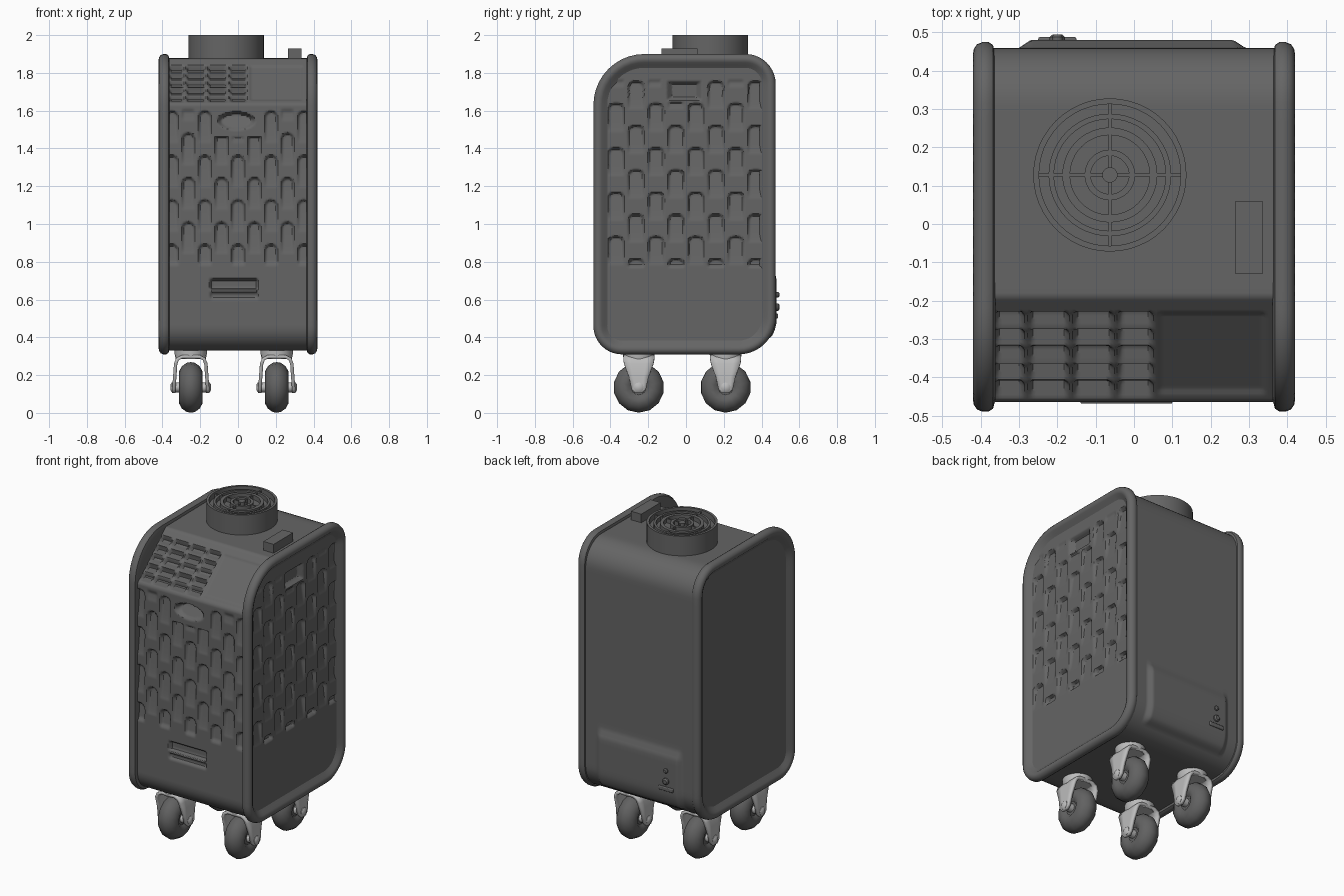
import bpy, math
import bmesh
from mathutils import Vector, Matrix

if "Cube" in bpy.data.objects:
    bpy.data.objects.remove(bpy.data.objects["Cube"])


def material(name, v):
    m = bpy.data.materials.new(name)
    m.diffuse_color = (v, v, v, 1)
    m.use_nodes = True
    m.node_tree.nodes["Principled BSDF"].inputs["Base Color"].default_value = m.diffuse_color
    return m


DARK, TYRE, LIGHT = material("dark_plastic", .13), material("tyre", .12), material("metal", .5)


def mesh(name, verts, faces, mat=DARK, recalc=True, angle=40):
    me = bpy.data.meshes.new(name)
    me.from_pydata([tuple(v) for v in verts], [], faces)
    bm = bmesh.new()
    bm.from_mesh(me)
    bmesh.ops.remove_doubles(bm, verts=bm.verts, dist=1e-5)
    if recalc:
        bmesh.ops.recalc_face_normals(bm, faces=bm.faces)
    bm.to_mesh(me)
    bm.free()
    me.materials.append(mat)
    ob = bpy.data.objects.new(name, me)
    bpy.context.collection.objects.link(ob)
    bpy.ops.object.select_all(action='DESELECT')
    ob.select_set(True)
    bpy.context.view_layer.objects.active = ob
    bpy.ops.object.shade_smooth_by_angle(angle=math.radians(angle))
    return ob


def grid_faces(rows, cols, wrap=False):
    n = cols if wrap else cols - 1
    return [(r * cols + c, r * cols + (c + 1) % cols, (r + 1) * cols + (c + 1) % cols, (r + 1) * cols + c)
            for r in range(rows - 1) for c in range(n)]


def lathe(name, prof, segs, loc, mat=DARK, axis='Z', angle=35):
    verts = [Vector((r * math.cos(a), r * math.sin(a), h)) for r, h in prof
             for a in [2 * math.pi * i / segs for i in range(segs)]]
    rot = {'Z': Matrix(), 'X': Matrix.Rotation(math.pi / 2, 4, 'Y'),
           'Y': Matrix.Rotation(-math.pi / 2, 4, 'X')}[axis]
    return mesh(name, [rot @ v + Vector(loc) for v in verts], grid_faces(len(prof), segs, True), mat, True, angle)


def box(name, lo, hi, mat=DARK, bevel=0.0):
    v = [(x, y, z) for x in (lo[0], hi[0]) for y in (lo[1], hi[1]) for z in (lo[2], hi[2])]
    f = [(0, 1, 3, 2), (4, 6, 7, 5), (0, 4, 5, 1), (2, 3, 7, 6), (0, 2, 6, 4), (1, 5, 7, 3)]
    ob = mesh(name, v, f, mat)
    if bevel:
        m = ob.modifiers.new("bevel", 'BEVEL')
        m.width, m.segments = bevel, 2
    return ob


def rounded(corners, step):
    """Rounded polygon (y, z, radius), resampled, with outward normals."""
    pts, n = [], len(corners)
    P = [Vector(c[:2]) for c in corners]
    for i, p in enumerate(P):
        a, b = (P[i - 1] - p).normalized(), (P[(i + 1) % n] - p).normalized()
        half, r = a.angle(b) / 2, corners[i][2]
        cen = p + (a + b).normalized() * r / math.sin(half)
        s, e = p + a * r / math.tan(half) - cen, p + b * r / math.tan(half) - cen
        pts += [cen + s.normalized().slerp(e.normalized(), k / 10) * r for k in range(11)]
    out = []
    for i, p in enumerate(pts):
        q = pts[(i + 1) % len(pts)]
        k = max(1, math.ceil((q - p).length / step((p + q) / 2)))
        out += [p.lerp(q, j / k) for j in range(k)]
    res = []
    for i, p in enumerate(out):
        t = (out[(i + 1) % len(out)] - out[i - 1]).normalized()
        res.append((p, Vector((t.y, -t.x))))
    return res


def clamp(v):
    return max(0.0, min(1.0, v))


def win(u, lo, hi, soft):
    return clamp((u - lo) / soft) * clamp((hi - u) / soft)


def scallops(u, z, u0, pitch, n, top, half_w, h, power):
    """Staggered dimples: deep rounded top, fading out downwards."""
    i = round((u - u0) / pitch)
    if i < 0 or i >= n:
        return 0
    du = abs(u - u0 - i * pitch) / half_w
    dz = (top + (i % 2) * .1175 - z) % .235
    if dz > h:
        return 0
    e = du ** power + max(0, 1 - dz / half_w) ** power
    return clamp((1 - e) * 2) * (1 - dz / h) ** .7


# depth of the relief on the front, sloped and rear surfaces of the casing
def casing_depth(x, y, z):
    if y < -.16 and z > 1.64:
        d = .006 * win(x, .06, .345, .01) * win(y, -.445, -.23, .01)
        if -.455 < y < -.23:
            t = ((y + .455) / .045) % 1
            cols = sum(win(x, a, b, .012) for a, b in ((-.365, -.285), (-.275, -.17), (-.16, -.055), (-.045, .05)))
            d += .028 * min(t / .75, (1 - t) / .25) * cols
        return d
    if y < -.4 and z > .5:
        if z > 1.46 and abs(x + .01) < .13:
            e = ((x + .01) / .1) ** 2 + ((z - 1.545) / .048) ** 2
            return .045 * clamp((1 - e) * 2.5) * clamp((z - 1.48) / .09)
        if z < .75:
            w = win(x, -.15, .11, .012)
            return w * (.025 * win(z, .65, .71, .01) + .014 * win(z, .6, .642, .012))
        return .022 * scallops(x, z, -.35, .0875, 9, 1.6, .036, .17, 2) * win(z, .78, 1.61, .02)
    if y > .4:
        return -.02 * win(x, -.3, .29, .03) * win(z, .38, .75, .035)
    return 0


# main casing: rounded section swept across the width, with relief
sec = rounded([(-.465, .33, .13), (.46, .33, .17), (.46, 1.88, .15), (-.19, 1.875, .03), (-.465, 1.635, .03)],
              lambda p: .008 if p.x < -.15 and p.y > .55 else .025)
NX = 100
verts = []
for k in range(NX + 1):
    x = -.366 + .732 * k / NX
    for p, n in sec:
        q = p - n * casing_depth(x, p.x, p.y)
        verts.append((x, q.x, q.y))
m = len(sec)
mesh("casing", verts, grid_faces(NX + 1, m, True) + [tuple(range(m)), tuple(range(NX * m, NX * m + m))])

# side panels: soft raised rim and an inset face
edge = rounded([(-.49, .31, .15), (.475, .31, .195), (.475, 1.9, .16), (-.49, 1.9, .27)], lambda p: .05)
RIM = [(.03, .362), (.008, .368), (0, .38), (0, .395), (.006, .41), (.018, .418), (.03, .42),
       (.045, .414), (.058, .402), (.075, .393), (.085, .385)]
inner = [p - n * .07 for p, n in edge]


def span(z):
    ys = []
    for i, a in enumerate(inner):
        b = inner[(i + 1) % len(inner)]
        if (a.y - z) * (b.y - z) <= 0 and abs(a.y - b.y) > 1e-9:
            ys.append(a.x + (b.x - a.x) * (z - a.y) / (b.y - a.y))
    return min(ys), max(ys)


def panel_depth(y, z):
    if z > 1.645 and abs(y + .01) < .125:
        e = max(abs(y + .01) / .092, abs(z - 1.705) / .05)
        return .03 * clamp((1 - e) * 3)
    return .022 * scallops(y, z, -.37, .1057, 8, 1.64, .043, .15, 3) * win(z, .77, 1.765, .015)


for side, label in ((1, "right"), (-1, "left")):
    verts = [(side * x, (p - n * d).x, (p - n * d).y) for d, x in RIM for p, n in edge]
    mesh(label + "_panel_rim", verts, grid_faces(len(RIM), len(edge), True) + [tuple(range(len(edge)))])
    rows, cols = (190, 116) if side > 0 else (60, 8)
    z0, z1 = min(p.y for p in inner) + 1e-4, max(p.y for p in inner) - 1e-4
    verts = []
    for r in range(rows):
        z = z0 + (z1 - z0) * r / (rows - 1)
        a, b = span(z)
        for c in range(cols):
            y = a + (b - a) * c / (cols - 1)
            verts.append((side * (.394 - (panel_depth(y, z) if side > 0 else 0)), y, z))
    faces = grid_faces(rows, cols)
    if side < 0:
        faces = [f[::-1] for f in faces]
    mesh(label + "_panel_face", verts, faces, DARK, False)

# air outlet duct on top with concentric guard rings and spokes
FX, FY = -.063, .128
prof = [(.2, 1.85), (.2, 2), (.185, 2), (.185, 1.965)]
for ro, ri in ((.16, .146), (.124, .104), (.066, .05)):
    prof += [(ro, 1.965), (ro, 1.992), (ri, 1.992), (ri, 1.965)]
prof += [(.02, 1.965), (.02, 1.995), (0, 1.995)]
lathe("outlet_duct", prof, 48, (FX, FY, 0))
box("outlet_spoke_x", (FX - .187, FY - .004, 1.96), (FX + .187, FY + .004, 1.99))
box("outlet_spoke_y", (FX - .004, FY - .187, 1.96), (FX + .004, FY + .187, 1.99))

# control block, latch bar, drain fittings
box("control_block", (.265, -.13, 1.85), (.335, .06, 1.93))
box("latch_bar", (-.14, -.469, .638), (.1, -.44, .652), DARK, .004)
for z, r in ((.625, .014), (.56, .02)):
    lathe("drain_plug", [(0, .46), (r, .46), (r, .488), (r * .6, .495), (0, .495)], 16, (-.2, 0, z), DARK, 'Y')
box("drain_lip", (-.25, .45, .5), (-.15, .488, .525), DARK, .005)

# castors: low-sided tyre, tapered fork, swivel and axle
WHEEL = [(0, -.045), (.04, -.045), (.06, -.06), (.085, -.062), (.112, -.047), (.13, -.022), (.134, 0)]
WHEEL += [(r, -h) for r, h in WHEEL[-2::-1]]
ARM = [(.09, .105, .02), (.09, .125, .038), (.085, .19, .052), (.08, .26, .078), (.07, .285, .082), (.045, .298, .082)]
FORK = ARM + [(-x, z, w) for x, z, w in ARM[::-1]]
for cx in (-.25, .205):
    for cy in (-.25, .21):
        lathe("castor_wheel", WHEEL, 14, (cx, cy, .135), TYRE, 'X')
        verts = [(cx + x, cy + s * w, z) for x, z, w in FORK for s in (-1, -.5, .5, 1)]
        fork = mesh("castor_fork", verts, grid_faces(len(FORK), 4), LIGHT, True, 50)
        sol = fork.modifiers.new("thickness", 'SOLIDIFY')
        sol.thickness, sol.offset = .018, 0
        lathe("castor_swivel", [(0, .285), (.08, .285), (.085, .31), (.085, .34), (0, .34)], 20, (cx, cy, 0), LIGHT)
        lathe("castor_axle", [(0, -.108), (.014, -.108), (.026, -.1), (.026, .1), (.014, .108), (0, .108)],
              12, (cx, cy, .135), LIGHT, 'X')
